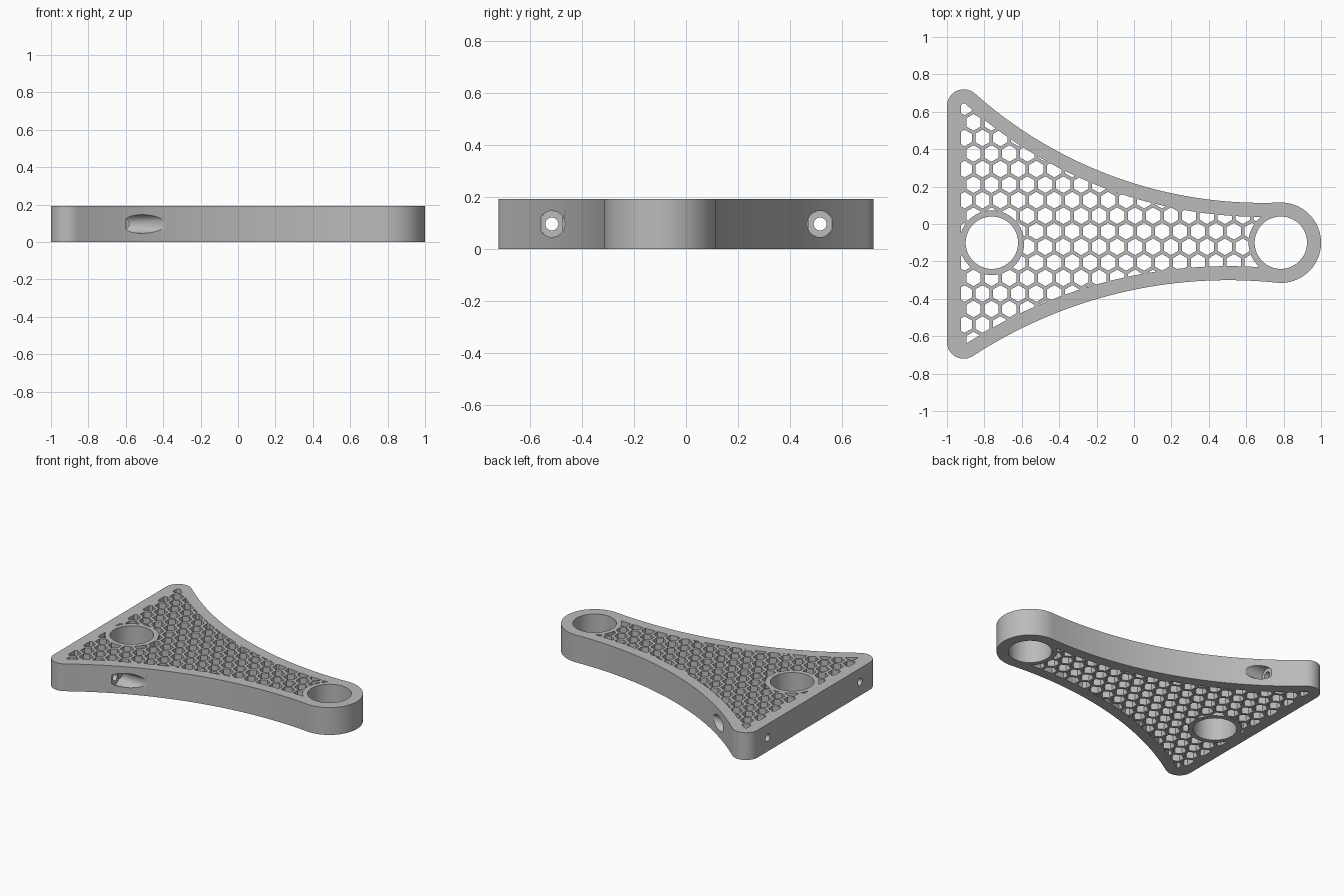
import bpy, bmesh, math
from mathutils import Vector, Matrix

if "Cube" in bpy.data.objects:
    bpy.data.objects.remove(bpy.data.objects["Cube"], do_unlink=True)

THICK = 0.193
RIM = 0.075
CORNER_R, END_R, HOLE_R, RING_R = 0.09, 0.215, 0.14, 0.173
TOP = Vector((-0.91, 0.63))
LOW = Vector((-0.91, -0.63))
END = Vector((0.785, -0.10))
HUB = Vector((-0.76, -0.10))
TOP_SWEEP, LOW_SWEEP = 2.31, 2.5


def angle(a, b):
    """Direction from point a to point b."""
    return math.atan2(b.y - a.y, b.x - a.x)


def arc(c, r, a0, a1, n, ccw=True):
    """Points along an arc, without the last one."""
    while ccw and a1 < a0:
        a1 += math.tau
    while not ccw and a1 > a0:
        a1 -= math.tau
    return [Vector((c.x + r * math.cos(t), c.y + r * math.sin(t)))
            for t in (a0 + (a1 - a0) * i / n for i in range(n))]


def circle(c, r, n=64, start=0.0):
    return arc(c, r, start, start + math.tau, n)


def tangent_centre(corner, sweep, side):
    """Centre of a large circle touching a corner circle and the end circle."""
    r1, r2 = sweep + CORNER_R, sweep + END_R
    d = (END - corner).length
    u = (END - corner) / d
    a = (r1 * r1 - r2 * r2 + d * d) / (2 * d)
    h = math.sqrt(r1 * r1 - a * a)
    return corner + a * u + side * h * Vector((-u.y, u.x))


def outline(inset):
    up = tangent_centre(TOP, TOP_SWEEP, 1)
    dn = tangent_centre(LOW, LOW_SWEEP, -1)
    cr = CORNER_R - inset
    pts = arc(LOW, cr, math.pi, angle(LOW, dn), 16)
    pts += arc(dn, LOW_SWEEP + inset, angle(dn, LOW), angle(dn, END), 40, False)
    pts += arc(END, END_R - inset, angle(END, dn), angle(END, up), 40)
    pts += arc(up, TOP_SWEEP + inset, angle(up, END), angle(up, TOP), 40, False)
    pts += arc(TOP, cr, angle(TOP, up), math.pi, 16)
    pts.append(Vector((TOP.x - cr, TOP.y)))
    return pts


def prism(name, loops, z0, z1):
    """Solid made by raising each closed loop from z0 to z1."""
    bm = bmesh.new()
    for loop in loops:
        lo = [bm.verts.new((p.x, p.y, z0)) for p in loop]
        hi = [bm.verts.new((p.x, p.y, z1)) for p in loop]
        bm.faces.new(lo[::-1])
        bm.faces.new(hi)
        for i in range(len(loop)):
            j = (i + 1) % len(loop)
            bm.faces.new((lo[i], lo[j], hi[j], hi[i]))
    mesh = bpy.data.meshes.new(name)
    bm.to_mesh(mesh)
    bm.free()
    ob = bpy.data.objects.new(name, mesh)
    bpy.context.collection.objects.link(ob)
    return ob


def rod(name, y, r, x0, x1):
    """Cylinder along x at half the plate's height."""
    ob = prism(name, [circle(Vector((0, 0)), r, 32)], x0, x1)
    ob.data.transform(Matrix.Translation((0, y, THICK / 2))
                      @ Matrix.Rotation(math.pi / 2, 4, 'Y'))
    return ob


def combine(target, tool, operation):
    """Apply a boolean and discard the tool."""
    mod = target.modifiers.new("cut", 'BOOLEAN')
    mod.operation, mod.solver, mod.object = operation, 'EXACT', tool
    bpy.context.view_layer.update()
    graph = bpy.context.evaluated_depsgraph_get()
    mesh = bpy.data.meshes.new_from_object(target.evaluated_get(graph))
    target.modifiers.clear()
    target.data = mesh
    bpy.data.objects.remove(tool, do_unlink=True)


# Plate with concave sides
plate = prism("honeycomb_bracket", [outline(0)], 0, THICK)

# Honeycomb cells, trimmed to the rim and the rings round the holes
PITCH, CELL_R = 0.096, 0.0445
cells = []
for j in range(-14, 4):
    for i in range(18):
        c = Vector((-0.906 + (i + 0.5 * (j % 2)) * PITCH,
                    0.46 + j * PITCH * math.sqrt(3) / 2))
        cells.append(circle(c, CELL_R, 6, math.pi / 6))
# Upper rows above the first full one
for j in (4, -15):
    for i in range(3):
        c = Vector((-0.906 + (i + 0.5 * (j % 2)) * PITCH,
                    0.46 + j * PITCH * math.sqrt(3) / 2))
        cells.append(circle(c, CELL_R, 6, math.pi / 6))
comb = prism("cell_cutter", cells, -0.05, 0.25)
combine(comb, prism("pocket", [outline(RIM)], -0.1, 0.3), 'INTERSECT')
for c in (HUB, END):
    combine(comb, prism("ring", [circle(c, RING_R)], -0.1, 0.3), 'DIFFERENCE')
combine(plate, comb, 'DIFFERENCE')

# Two large round holes
for c in (HUB, END):
    combine(plate, prism("hole", [circle(c, HOLE_R)], -0.1, 0.3), 'DIFFERENCE')

# Screw holes through the flat side, counterbored from the curved sides
for y, seat in ((-0.515, -0.6), (0.515, -0.68)):
    combine(plate, rod("screw_hole", y, 0.025, -1.1, 0), 'DIFFERENCE')
    combine(plate, rod("counterbore", y, 0.05, seat, 0.1), 'DIFFERENCE')

# Grey finish
grey = bpy.data.materials.new("grey")
grey.use_nodes = True
colour = (0.5, 0.5, 0.5, 1)
grey.diffuse_color = colour
grey.node_tree.nodes["Principled BSDF"].inputs["Base Color"].default_value = colour
plate.data.materials.clear()
plate.data.materials.append(grey)

bpy.ops.object.select_all(action='DESELECT')
plate.select_set(True)
bpy.context.view_layer.objects.active = plate
bpy.ops.object.shade_smooth_by_angle(angle=math.radians(30))
